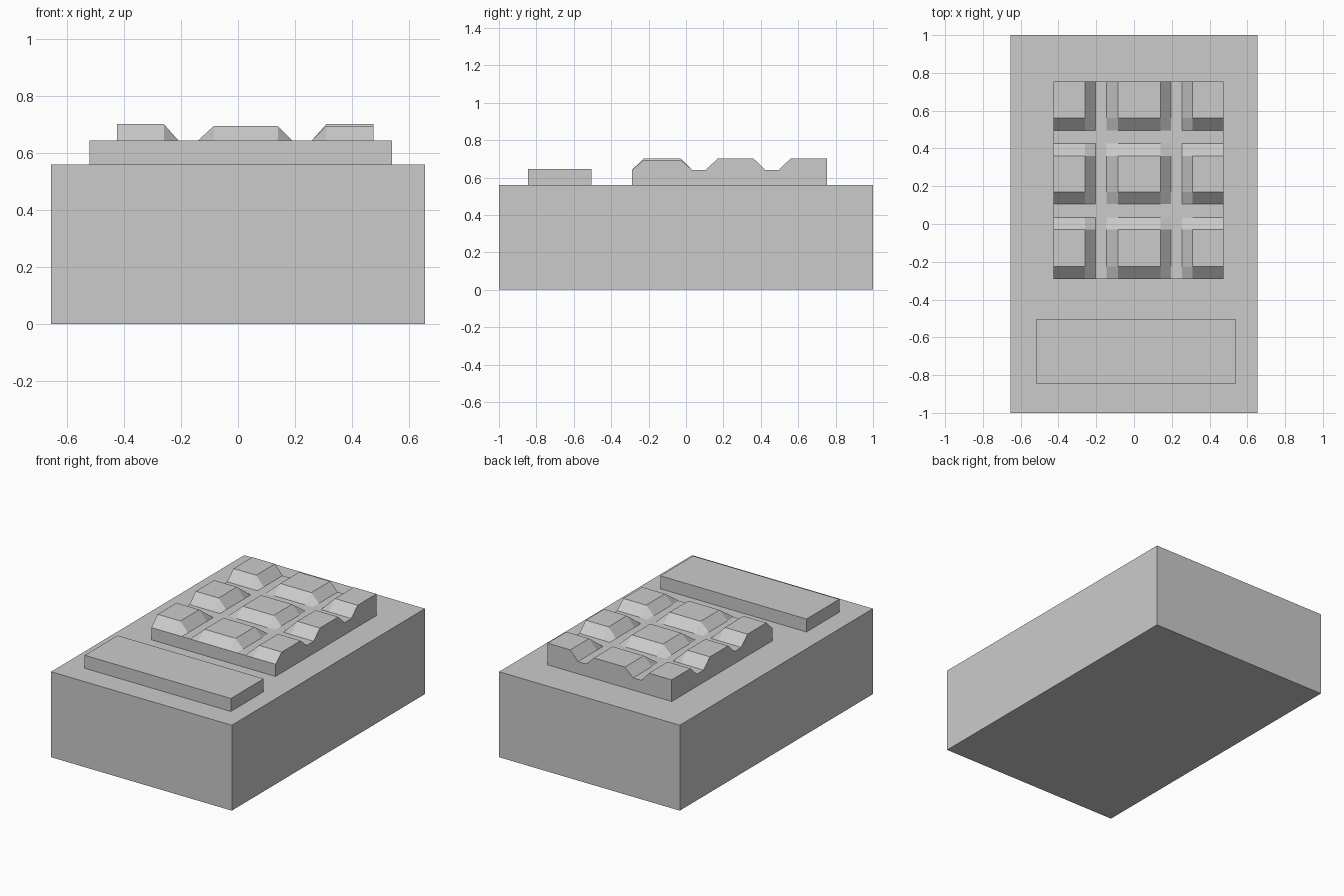
import bpy, bmesh

if "Cube" in bpy.data.objects:
    bpy.data.objects.remove(bpy.data.objects["Cube"])


def finish(name, bm):
    bmesh.ops.recalc_face_normals(bm, faces=bm.faces[:])
    mesh = bpy.data.meshes.new(name)
    bm.to_mesh(mesh)
    bm.free()
    obj = bpy.data.objects.new(name, mesh)
    bpy.context.collection.objects.link(obj)
    return obj


def box(name, x, y, z):
    bm = bmesh.new()
    bmesh.ops.create_cube(bm, size=1)
    for v in bm.verts:
        v.co = [r[0] if c < 0 else r[1] for c, r in zip(v.co, (x, y, z))]
    return finish(name, bm)


# Body and raised screen
box("body", (-0.655, 0.655), (-1, 1), (0, 0.56))
box("screen_panel", (-0.52, 0.54), (-0.845, -0.505), (0.56, 0.645))

# Keypad: a height grid where pairs of lines are key tops, the others grooves
xs = [-0.425, -0.26, -0.205, -0.145, -0.085, 0.14, 0.195, 0.255, 0.31, 0.475]
ys = [-0.29, -0.225, -0.03, 0.035, 0.105, 0.17, 0.36, 0.425, 0.495, 0.56, 0.755]


def height(i, j):
    if i % 4 > 1 or (j - 1) % 4 > 1:
        return 0.64
    low_key = i // 4 == 1 or (i // 4 == 2 and j < 3)
    return 0.695 if low_key else 0.702


bm = bmesh.new()
grid = [[bm.verts.new((x, y, height(i, j))) for j, y in enumerate(ys)]
        for i, x in enumerate(xs)]
for i in range(len(xs) - 1):
    for j in range(len(ys) - 1):
        bm.faces.new((grid[i][j], grid[i + 1][j], grid[i + 1][j + 1], grid[i][j + 1]))

# Keypad side walls and underside
rim = [e for e in bm.edges if e.is_boundary]
skirt = bmesh.ops.extrude_edge_only(bm, edges=rim)["geom"]
for v in skirt:
    if isinstance(v, bmesh.types.BMVert):
        v.co.z = 0.56
bmesh.ops.holes_fill(bm, edges=[e for e in bm.edges if e.is_boundary], sides=0)
finish("keypad", bm)
